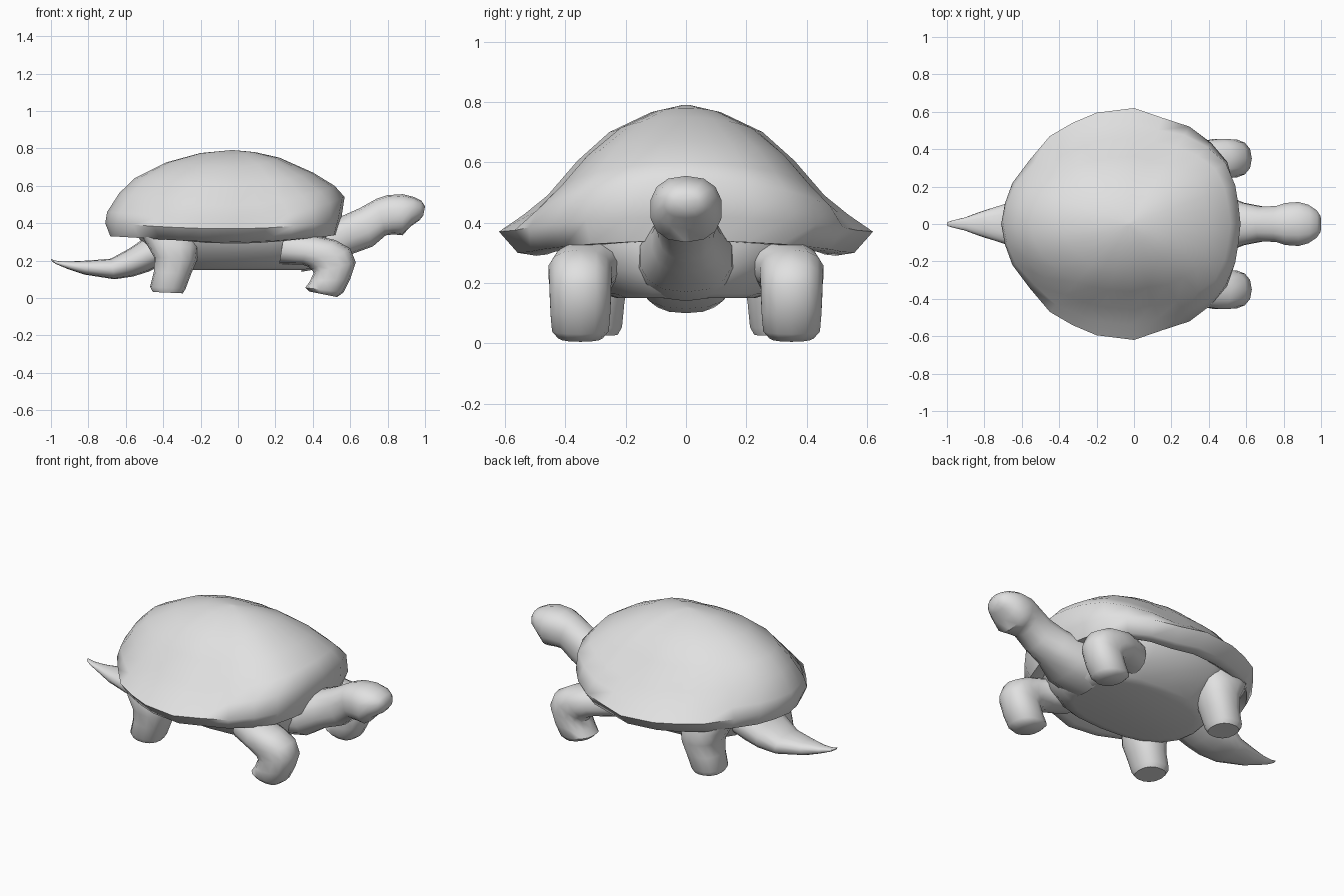
import bpy, bmesh, math

if "Cube" in bpy.data.objects:
    bpy.data.objects.remove(bpy.data.objects["Cube"])

grey = bpy.data.materials.new("light_grey")
grey.diffuse_color = (0.75, 0.75, 0.75, 1)
grey.use_nodes = True
grey.node_tree.nodes["Principled BSDF"].inputs["Base Color"].default_value = grey.diffuse_color


def loft(name, rings, cap_start=True, cap_end=True, sharp=50):
    """Skin a list of equal closed rings and smooth the result."""
    bm = bmesh.new()
    loops = [[bm.verts.new(p) for p in ring] for ring in rings]
    n = len(loops[0])
    for a, b in zip(loops, loops[1:]):
        for i in range(n):
            j = (i + 1) % n
            bm.faces.new((a[i], a[j], b[j], b[i]))
    for flag, ring in ((cap_start, loops[0]), (cap_end, loops[-1])):
        if flag:
            bm.faces.new(ring)
    bmesh.ops.recalc_face_normals(bm, faces=bm.faces)
    mesh = bpy.data.meshes.new(name)
    bm.to_mesh(mesh)
    bm.free()
    mesh.materials.append(grey)
    mesh.polygons.foreach_set("use_smooth", [True] * len(mesh.polygons))
    mesh.set_sharp_from_angle(angle=math.radians(sharp))
    obj = bpy.data.objects.new(name, mesh)
    bpy.context.collection.objects.link(obj)
    return obj


def power(v, e):
    return math.copysign(abs(v) ** e, v)


def limb(name, stations, y=0.0, n=14, e=0.85):
    """Each station: upper/front x,z, lower/back x,z, half width, inward y shift."""
    rings = []
    for x1, z1, x2, z2, w, dy in stations:
        ring = []
        for i in range(n):
            a = 2 * math.pi * i / n
            t = 0.5 + 0.5 * power(math.cos(a), e)
            side = power(math.sin(a), e) * w
            ring.append((x2 + (x1 - x2) * t, y - math.copysign(dy, y) + side,
                         z2 + (z1 - z2) * t))
        rings.append(ring)
    return loft(name, rings)


# Shell: outline seen from above, and section profiles (reach, height)
half = [(.57, 0), (.56, .11), (.55, .21), (.51, .34), (.42, .44), (.30, .525),
        (.15, .57), (0, .62), (-.20, .595), (-.33, .54), (-.45, .47),
        (-.56, .34), (-.65, .22), (-.69, .11), (-.71, 0)]
outline = half + [(x, -y) for x, y in half[-2:0:-1]]
front = [(.70, .38), (.88, .34), (.94, .34), (.97, .42), (1, .54), (.91, .60),
         (.72, .67), (.42, .75), (.2, .78)]
side = [(.66, .36), (.80, .29), (.90, .30), (1, .37), (.87, .425), (.74, .49),
        (.58, .605), (.41, .70), (.19, .765)]
back = [(.80, .40), (.92, .35), (.96, .33), (1, .40), (.985, .46), (.89, .56),
        (.77, .64), (.52, .725), (.25, .775)]
cx = -0.03
shell_rings = []
for f, s, b in zip(front, side, back):
    ring = []
    for x, y in outline:
        a = math.atan2(y, x - cx)
        k = math.cos(a) ** 2
        end = f if x > cx else b
        reach = s[0] + (end[0] - s[0]) * k
        ring.append((cx + (x - cx) * reach, y * reach, s[1] + (end[1] - s[1]) * k))
    shell_rings.append(ring)
shell_rings.append([(cx + (x - cx) * .02, y * .02, .79) for x, y in outline])
loft("shell", shell_rings, cap_start=False, sharp=60)

# Body with its flat belly plate
body = []
for x0, x1, w, z in ((-.36, .36, .23, .15), (-.42, .43, .28, .165), (-.47, .47, .36, .24),
                     (-.53, .49, .43, .32), (-.56, .48, .44, .40)):
    body.append([((x0 + x1) / 2 + (x1 - x0) / 2 * power(math.cos(a), .8),
                  w * power(math.sin(a), .8), z)
                 for a in (2 * math.pi * i / 20 for i in range(20))])
loft("body", body)

# Neck and head
limb("neck_and_head", [
    (.30, .39, .34, .14, .17, 0), (.46, .41, .51, .17, .155, 0),
    (.56, .44, .61, .235, .115, 0), (.65, .48, .72, .275, .095, 0),
    (.74, .53, .79, .335, .098, 0), (.80, .55, .83, .34, .115, 0),
    (.88, .555, .88, .335, .12, 0), (.94, .54, .92, .38, .105, 0),
    (.98, .52, .97, .415, .075, 0), (1.0, .49, .99, .44, .045, 0)])

# Tail
limb("tail", [
    (-.42, .36, -.40, .18, .18, 0), (-.50, .32, -.48, .14, .165, 0),
    (-.58, .265, -.56, .115, .15, 0), (-.68, .21, -.66, .10, .115, 0),
    (-.80, .20, -.82, .125, .07, 0), (-.90, .195, -.91, .155, .035, 0),
    (-.965, .197, -.97, .18, .02, 0), (-1.0, .208, -.995, .195, .01, 0)])

# Legs on both sides
for s, label in ((1, "left"), (-1, "right")):
    limb("front_leg_" + label, [
        (.25, .36, .22, .18, .13, .10), (.40, .335, .34, .18, .115, .02),
        (.52, .31, .38, .165, .108, 0), (.60, .265, .395, .15, .105, 0),
        (.63, .19, .405, .135, .104, 0), (.60, .10, .385, .09, .101, 0),
        (.565, .03, .36, .055, .096, 0), (.53, .005, .38, .035, .075, 0)],
        y=.35 * s)
    limb("rear_leg_" + label, [
        (-.20, .36, -.54, .37, .12, .03), (-.21, .27, -.49, .29, .125, 0),
        (-.22, .20, -.45, .22, .12, 0), (-.25, .13, -.45, .14, .108, 0),
        (-.28, .05, -.47, .06, .10, 0), (-.295, .025, -.455, .032, .085, 0)],
        y=.31 * s)
